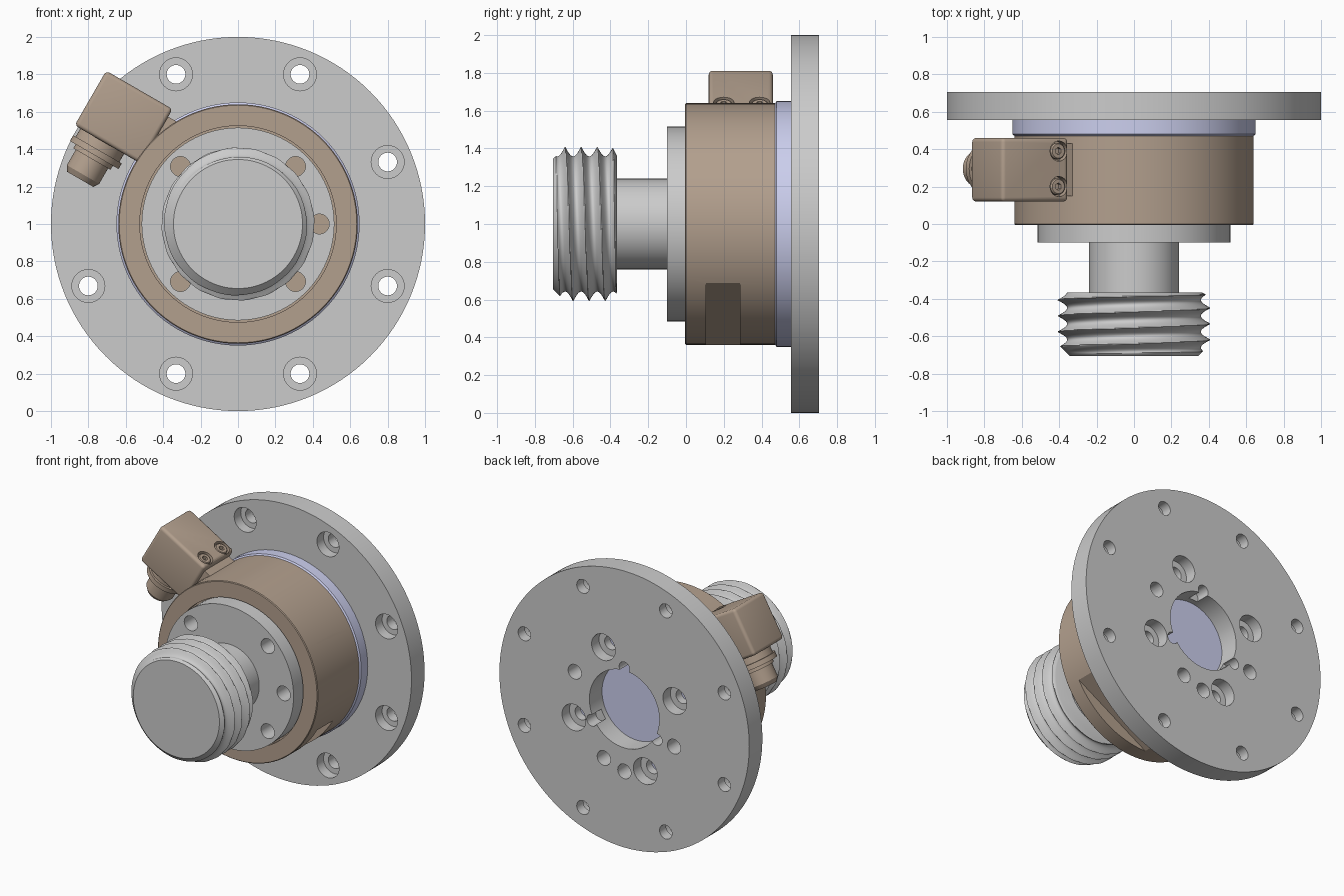
import bpy, bmesh, math
from mathutils import Vector, Matrix

if "Cube" in bpy.data.objects:
    bpy.data.objects.remove(bpy.data.objects["Cube"])

C = Vector((0, 0, 1))          # main axis runs along y through this point
Y = Vector((0, 1, 0))


def material(name, rgb):
    m = bpy.data.materials.new(name)
    m.diffuse_color = (*rgb, 1)
    m.use_nodes = True
    m.node_tree.nodes["Principled BSDF"].inputs["Base Color"].default_value = m.diffuse_color
    return m


BROWN = material("brown_metal", (0.45, 0.35, 0.27))
BLUE = material("blue_metal", (0.60, 0.62, 0.85))


def finish(name, bm, mat=None):
    bmesh.ops.recalc_face_normals(bm, faces=bm.faces)
    me = bpy.data.meshes.new(name)
    bm.to_mesh(me)
    bm.free()
    ob = bpy.data.objects.new(name, me)
    bpy.context.collection.objects.link(ob)
    if mat:
        me.materials.append(mat)
    return ob


def activate(ob):
    bpy.ops.object.select_all(action='DESELECT')
    ob.select_set(True)
    bpy.context.view_layer.objects.active = ob


def smooth(ob, angle=30):
    activate(ob)
    bpy.ops.object.shade_smooth_by_angle(angle=math.radians(angle))
    return ob


def lathe(name, profile, origin=C, axis=Y, seg=32, mat=None):
    """Solid of revolution from (radius, height) points, capped at both ends."""
    bm = bmesh.new()
    rot = Y.rotation_difference(axis)
    rings = []
    for r, h in profile:
        rings.append([bm.verts.new(origin + rot @ Vector((
            r * math.cos(2 * math.pi * i / seg), h, r * math.sin(2 * math.pi * i / seg))))
            for i in range(seg)])
    for a, b in zip(rings, rings[1:]):
        for i in range(seg):
            j = (i + 1) % seg
            bm.faces.new((a[i], a[j], b[j], b[i]))
    bm.faces.new(rings[0])
    bm.faces.new(rings[-1])
    return finish(name, bm, mat)


def polar(r, deg):
    a = math.radians(deg)
    return C + Vector((r * math.cos(a), 0, r * math.sin(a)))


def axes(deg):
    """Outward and tangential directions at an angle around the main axis."""
    return polar(1, deg) - C, polar(1, deg - 90) - C


def box(name, deg, us, ys, vs, mat=None):
    """Box given by outward, y and tangential ranges."""
    u, v = axes(deg)
    bm = bmesh.new()
    bmesh.ops.create_cube(bm, size=1)
    for p in bm.verts:
        f = [lo + (hi - lo) * (c + 0.5) for c, (lo, hi) in zip(p.co, (us, ys, vs))]
        p.co = C + u * f[0] + Y * f[1] + v * f[2]
    return finish(name, bm, mat)


def cut(ob, cutter):
    cutter.hide_render = True
    m = ob.modifiers.new("cut", 'BOOLEAN')
    m.operation, m.solver, m.object = 'DIFFERENCE', 'EXACT', cutter
    activate(ob)
    bpy.ops.object.modifier_apply(modifier=m.name)
    bpy.data.objects.remove(cutter)


# Mounting flange with counterbored rim holes, back bores and dowel notches
flange = lathe("flange", [(1, 0.555), (1, 0.705)], seg=128)
for k in range(8):
    cut(flange, lathe("cutter", [(0.088, 0.5), (0.088, 0.63), (0.05, 0.63), (0.05, 0.8)],
                      polar(0.866, 22.5 + 45 * k)))
cut(flange, lathe("cutter", [(0.28, 0.5), (0.28, 0.8)], seg=64))
for k in range(4):
    cut(flange, lathe("cutter", [(0.05, 0.5), (0.05, 0.62), (0.095, 0.62), (0.095, 0.8)],
                      polar(0.437, 67.5 + 90 * k)))
    cut(flange, lathe("cutter", [(0.053, 0.5), (0.053, 0.8)], polar(0.43, 22.5 + 90 * k)))
cut(flange, lathe("cutter", [(0.053, 0.5), (0.053, 0.8)], polar(0.45, 270)))
for a in (90, 210, 330):
    cut(flange, lathe("cutter", [(0.042, 0.6), (0.042, 0.8)], polar(0.30, a), seg=24))
smooth(flange)

# Blue adapter ring
smooth(lathe("adapter_ring", [(0.638, 0.47), (0.65, 0.48), (0.65, 0.56)], seg=96, mat=BLUE))

# Sensor body: recessed front face and three flat pockets
body = lathe("sensor_body", [(0.5, 0.03), (0.525, 0.03), (0.525, -0.005), (0.635, -0.005),
                             (0.64, 0), (0.64, 0.475)], seg=96, mat=BROWN)
for a in (60, 180, 300):
    cut(body, box("cutter", a, (0.55, 0.8), (0.105, 0.285), (-0.4, 0.4)))
smooth(body)

# Tool plate with screw holes
plate = lathe("tool_plate", [(0.515, -0.1), (0.515, 0.03)], seg=96)
for a in (0, 45, 135, 225, 315):
    cut(plate, lathe("cutter", [(0.053, -0.2), (0.053, 0.1)], polar(0.435, a)))
smooth(plate)

# Shaft
smooth(lathe("shaft", [(0.24, -0.4), (0.24, -0.095)], seg=64))

# Threaded end: helical groove limited by chamfers at both ends
Y0, Y1, PITCH, ROWS, SEG = -0.705, -0.365, 0.085, 80, 96
bm = bmesh.new()
rows = []
for j in range(ROWS + 1):
    y = Y0 + (Y1 - Y0) * j / ROWS
    row = []
    for i in range(SEG):
        t = 2 * math.pi * i / SEG
        phase = (y + 0.64) / PITCH - t / (2 * math.pi)
        r = 0.41 - 0.052 * abs(math.sin(math.pi * phase))
        r = min(r, 0.345 + (y - Y0), 0.36 + 2 * (Y1 - y))
        row.append(bm.verts.new(C + Vector((r * math.sin(t), y, r * math.cos(t)))))
    rows.append(row)
for a, b in zip(rows, rows[1:]):
    for i in range(SEG):
        j = (i + 1) % SEG
        bm.faces.new((a[i], a[j], b[j], b[i]))
bm.faces.new(rows[0])
bm.faces.new(rows[-1])
smooth(finish("threaded_end", bm), 35)

# Connector block on the side of the body
A = 150
U, V = axes(A)
block = box("connector_block", A, (0.61, 1.02), (0.12, 0.46), (0.02, 0.357), BROWN)
bev = block.modifiers.new("bevel", 'BEVEL')
bev.width, bev.segments = 0.022, 4
activate(block)
bpy.ops.object.modifier_apply(modifier="bevel")
box("connector_foot", A, (0.5, 0.64), (0.15, 0.43), (0.04, 0.31), BROWN)

# Socket screws in the block
for n, y in enumerate((0.2, 0.39)):
    o = C + U * 0.67 + Y * y
    cut(block, lathe("cutter", [(0.054, 0.315), (0.054, 0.5)], o, V))
    screw = lathe(f"screw_{n + 1}", [(0.044, 0.31), (0.044, 0.345), (0.038, 0.352)], o, V, mat=BROWN)
    cut(screw, lathe("cutter", [(0.02, 0.325), (0.02, 0.4)], o, V, seg=6))
    smooth(screw)
smooth(block)

# Cable gland: collar, neck and rounded tip
smooth(lathe("cable_gland", [(0.135, 0.04), (0.135, -0.03), (0.15, -0.03), (0.15, -0.065),
                             (0.115, -0.065), (0.115, -0.09), (0.1, -0.09), (0.1, -0.185),
                             (0.08, -0.215)], C + U * 0.85 + Y * 0.295, V, seg=48, mat=BROWN))
